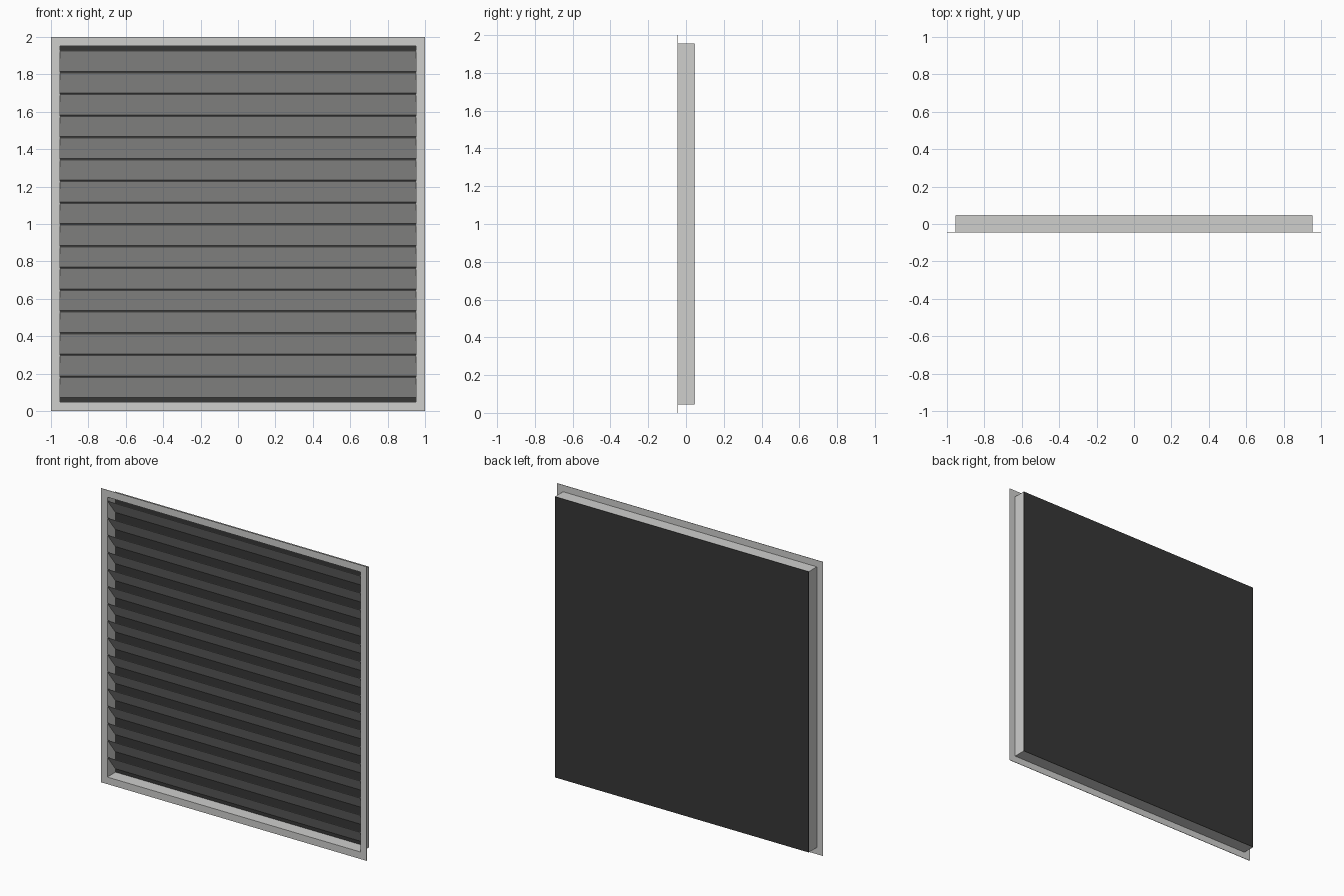
import bpy, bmesh

if "Cube" in bpy.data.objects:
    bpy.data.objects.remove(bpy.data.objects["Cube"])

FRONT, BACK = -0.045, 0.045   # depth range of the vent
OUTER, INNER = 1.0, 0.955     # half sizes of flange and duct
MID_Z = 1.0
T = 0.003                     # sheet thickness


def material(name, value):
    m = bpy.data.materials.new(name)
    m.diffuse_color = (value, value, value * 0.98, 1)
    m.use_nodes = True
    m.node_tree.nodes["Principled BSDF"].inputs["Base Color"].default_value = m.diffuse_color
    return m


grey = material("light grey metal", 0.62)
dark = material("dark backing", 0.038)


def finish(bm, name, mat):
    bmesh.ops.recalc_face_normals(bm, faces=bm.faces)
    mesh = bpy.data.meshes.new(name)
    bm.to_mesh(mesh)
    bm.free()
    mesh.materials.append(mat)
    ob = bpy.data.objects.new(name, mesh)
    bpy.context.collection.objects.link(ob)
    return ob


def prism(name, profile, half_width, mat):
    """Extrude a (y, z) profile along x."""
    bm = bmesh.new()
    face = bm.faces.new([bm.verts.new((-half_width, y, z)) for y, z in profile])
    ext = bmesh.ops.extrude_face_region(bm, geom=[face])
    moved = [v for v in ext["geom"] if isinstance(v, bmesh.types.BMVert)]
    bmesh.ops.translate(bm, verts=moved, vec=(2 * half_width, 0, 0))
    return finish(bm, name, mat)


def square_sweep(name, profile, mat):
    """Sweep a (half size, y) profile around a square with mitred corners."""
    bm = bmesh.new()
    corners = [(-1, -1), (1, -1), (1, 1), (-1, 1)]
    rings = [[bm.verts.new((sx * r, y, MID_Z + sz * r)) for r, y in profile]
             for sx, sz in corners]
    n = len(profile)
    for c in range(4):
        a, b = rings[c], rings[(c + 1) % 4]
        for i in range(n):
            j = (i + 1) % n
            bm.faces.new((a[i], a[j], b[j], b[i]))
    return finish(bm, name, mat)


# Frame: thin front flange and duct walls behind it
square_sweep("frame", [(OUTER, FRONT), (OUTER, FRONT + T), (INNER, FRONT + T),
                       (INNER, BACK - 0.002), (INNER - T, BACK - 0.002),
                       (INNER - T, FRONT)], grey)

# Dark panel closing the back
prism("back_panel", [(BACK - 0.002, MID_Z - INNER), (BACK, MID_Z - INNER),
                     (BACK, MID_Z + INNER), (BACK - 0.002, MID_Z + INNER)],
      INNER, dark)

# Slats: front edge high, back edge low
COUNT, LOW, HIGH = 16, 0.07, 1.93
pitch = (HIGH - LOW) / COUNT
for i in range(COUNT):
    z0 = LOW + i * pitch + 0.002
    z1 = z0 + pitch - 0.005
    prism(f"slat_{i + 1}", [(FRONT + 0.002, z1 - T), (FRONT + 0.002, z1),
                            (BACK - 0.004, z0 + T), (BACK - 0.004, z0)],
          INNER - T, grey)
